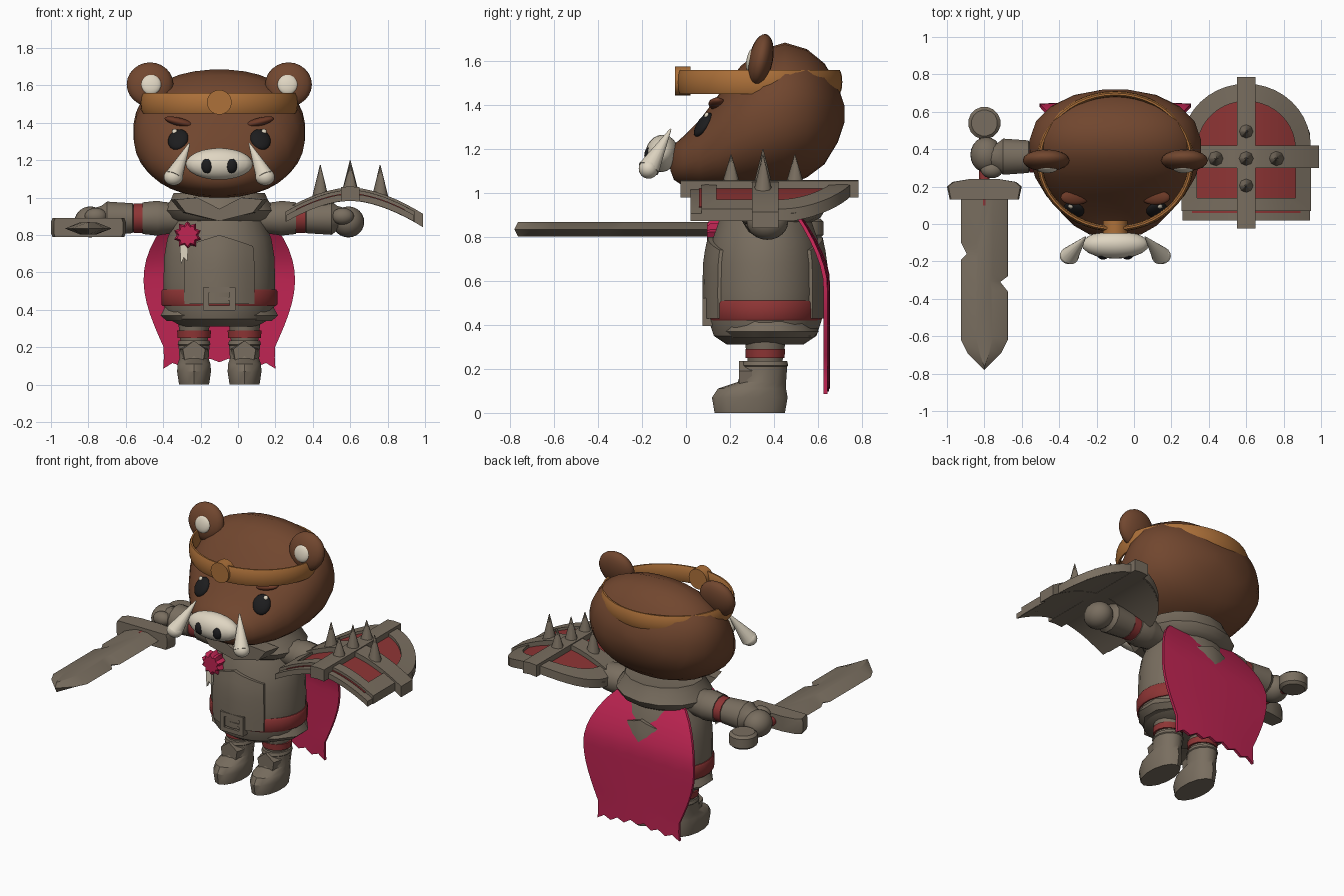
import bpy, bmesh
from math import sin, cos, pi, radians, sqrt
from mathutils import Vector, Matrix
from mathutils.bvhtree import BVHTree

if "Cube" in bpy.data.objects:
    bpy.data.objects.remove(bpy.data.objects["Cube"])

CX, CY = -0.1, 0.36   # body axis


def material(name, *rgb):
    m = bpy.data.materials.new(name)
    m.use_nodes = True
    m.diffuse_color = (*rgb, 1)
    m.node_tree.nodes["Principled BSDF"].inputs["Base Color"].default_value = (*rgb, 1)
    return m


FUR = material("brown fur", .165, .062, .028)
BROW = material("brow brown", .15, .042, .02)
STEEL = material("taupe steel", .19, .155, .115)
LEATHER = material("maroon leather", .27, .035, .035)
CLOTH = material("crimson cloth", .52, .018, .085)
GOLD = material("bronze band", .42, .165, .042)
CREAM = material("cream ivory", .74, .67, .54)
BLACK = material("black", .012, .012, .013)


def finish(name, bm, mat, angle=35):
    bmesh.ops.remove_doubles(bm, verts=bm.verts, dist=1e-5)
    bmesh.ops.recalc_face_normals(bm, faces=bm.faces)
    me = bpy.data.meshes.new(name)
    bm.to_mesh(me)
    bm.free()
    me.materials.append(mat)
    me.polygons.foreach_set("use_smooth", [True] * len(me.polygons))
    me.set_sharp_from_angle(angle=radians(angle))
    ob = bpy.data.objects.new(name, me)
    bpy.context.collection.objects.link(ob)
    return ob


def skin(name, rings, mat, angle=35):
    """Bridge a list of point rings and cap both ends."""
    bm = bmesh.new()
    vs = [[bm.verts.new(p) for p in r] for r in rings]
    n = len(vs[0])
    for a, b in zip(vs, vs[1:]):
        for i in range(n):
            bm.faces.new((a[i], a[(i + 1) % n], b[(i + 1) % n], b[i]))
    bm.faces.new(vs[0])
    bm.faces.new(vs[-1])
    return finish(name, bm, mat, angle)


def place(axis, t, a, b):
    return Vector({"x": (t, a, b), "y": (a, t, b), "z": (a, b, t)}[axis])


def loft(name, axis, stations, mat, sides=24, power=1.0, angle=35):
    """Stations are (position, centre a, centre b, radius a, radius b)."""
    def sp(v):
        return abs(v) ** power * (1 if v > 0 else -1)
    turn = [2 * pi * (i + .5) / sides for i in range(sides)]
    return skin(name, [[place(axis, t, ca + ra * sp(cos(k)), cb + rb * sp(sin(k))) for k in turn]
                       for t, ca, cb, ra, rb in stations], mat, angle)


def prism(name, axis, pts, centre, levels, mat):
    """Outline repeated at (position, scale a, scale b) levels."""
    ca, cb = centre
    return skin(name, [[place(axis, t, ca + a * sa, cb + b * sb) for a, b in pts]
                       for t, sa, sb in levels], mat)


def sheet(name, fn, nu, nv, mat, offset=None):
    """Grid of fn(u, v), optionally thickened along offset."""
    bm = bmesh.new()
    g = [[bm.verts.new(fn(i / nu, j / nv)) for j in range(nv + 1)] for i in range(nu + 1)]
    for i in range(nu):
        for j in range(nv):
            bm.faces.new((g[i][j], g[i + 1][j], g[i + 1][j + 1], g[i][j + 1]))
    bmesh.ops.remove_doubles(bm, verts=bm.verts, dist=1e-5)
    if offset:
        ex = bmesh.ops.extrude_face_region(bm, geom=bm.faces[:], use_keep_orig=True)["geom"]
        bmesh.ops.translate(bm, verts=[v for v in ex if isinstance(v, bmesh.types.BMVert)], vec=offset)
    return finish(name, bm, mat)


def ball(name, loc, radii, mat, rot=Matrix()):
    bm = bmesh.new()
    bmesh.ops.create_uvsphere(bm, u_segments=20, v_segments=12, radius=1)
    bmesh.ops.transform(bm, verts=bm.verts,
                        matrix=Matrix.Translation(loc) @ rot.to_4x4() @ Matrix.Diagonal((*radii, 1)))
    return finish(name, bm, mat, 60)


def rod(name, a, b, r1, r2, mat, sides=16):
    a, b = Vector(a), Vector(b)
    bm = bmesh.new()
    bmesh.ops.create_cone(bm, cap_ends=True, segments=sides, radius1=r1, radius2=r2, depth=(b - a).length)
    q = (b - a).to_track_quat("Z", "Y").to_matrix().to_4x4()
    bmesh.ops.transform(bm, verts=bm.verts, matrix=Matrix.Translation((a + b) / 2) @ q)
    return finish(name, bm, mat, 50)


def box(name, lo, hi, mat):
    return prism(name, "z", [(lo[0], lo[1]), (hi[0], lo[1]), (hi[0], hi[1]), (lo[0], hi[1])],
                 (0, 0), [(lo[2], 1, 1), (hi[2], 1, 1)], mat)


# Head: (y, half width, bottom, top)
shape = [(-.07, .06, 1.1, 1.18), (-.055, .14, 1.06, 1.22), (-.01, .22, 1.03, 1.26), (.06, .29, 1.01, 1.33),
         (.15, .37, 1.0, 1.45), (.25, .43, 1.0, 1.58), (.35, .458, 1.01, 1.655), (.45, .46, 1.03, 1.685),
         (.55, .425, 1.07, 1.655), (.63, .345, 1.13, 1.59), (.69, .22, 1.23, 1.49), (.72, .06, 1.32, 1.4)]
head = loft("head", "y", [(y, CX, (lo + hi) / 2, w, (hi - lo) / 2) for y, w, lo, hi in shape],
            FUR, 36, .9, 180)
tree = BVHTree.FromPolygons([v.co for v in head.data.vertices], [p.vertices for p in head.data.polygons])


def on_face(x, z):
    hit, normal = tree.ray_cast(Vector((x, -2, z)), Vector((0, 1, 0)))[:2]
    return hit, normal.to_track_quat("Z", "Y").to_matrix()


for s, side in ((1, "left"), (-1, "right")):
    # Ears and face
    tilt = Matrix.Rotation(-.2, 3, "X")
    ball(side + "_ear", (CX + s * .37, .34, 1.605), (.125, .055, .12), FUR, tilt)
    ball(side + "_inner_ear", (CX + s * .365, .295, 1.605), (.055, .02, .055), CREAM, tilt)
    p, rot = on_face(CX + s * .22, 1.31)
    ball(side + "_eye", p, (.056, .064, .025), BLACK, rot)
    p, rot = on_face(CX + s * .235, 1.345)
    ball(side + "_eye_glint", p + rot.col[2] * .018, (.014, .014, .008), CREAM, rot)
    p, rot = on_face(CX + s * .215, 1.405)
    ball(side + "_brow", p, (.08, .04, .022), BROW, Matrix.Rotation(-s * .25, 3, "Y"))
    # Tusks and nostrils
    base = (CX + s * .245, -.17, 1.11)
    rod(side + "_tusk", base, (CX + s * .16, -.07, 1.29), .05, .004, CREAM)
    ball(side + "_tusk_root", base, (.052, .045, .045), CREAM)
    ball(side + "_nostril", (CX + s * .065, -.165, 1.17), (.032, .025, .04), BLACK)
    # Arms
    for part, mat, prof in (("sleeve", STEEL, [(.2, .085), (.31, .1), (.33, .105), (.41, .095)]),
                            ("arm_band", LEATHER, [(.4, .088), (.46, .088)]),
                            ("gauntlet", STEEL, [(.45, .07), (.465, .09), (.6, .1), (.63, .075), (.7, .05)])):
        loft(f"{side}_{part}", "x", [(CX + s * d, CY, .89, r, r * .92) for d, r in prof], mat, 12)
    ball(side + "_fist", (CX + s * .69, .37, .87), (.085, .095, .083), STEEL)
    ball(side + "_thumb", (CX + s * .66, .29, .9), (.06, .045, .045), STEEL)
    # Legs and boots
    lx = CX + s * .135
    loft(side + "_thigh", "z", [(.2, lx, CY, .07, .075), (.36, lx, CY, .09, .1)], STEEL, 16)
    loft(side + "_garter", "z", [(.25, lx, CY, .09, .09), (.29, lx, CY, .092, .092)], LEATHER, 16)
    loft(side + "_boot", "z", [(0, lx, .29, .082, .16), (.07, lx, .29, .093, .172), (.11, lx, .3, .09, .155),
                               (.14, lx, .345, .08, .11), (.21, lx, CY, .085, .1), (.215, lx, CY, .09, .105),
                               (.235, lx, CY, .085, .1)], STEEL, 14)
    prism(side + "_shin_guard", "y", [(-.06, .12), (.06, .12), (.075, .19), (0, .235), (-.075, .19)],
          (lx, 0), [(.24, .8, 1), (.3, 1, 1)], STEEL)

ball("snout", (CX, -.11, 1.18), (.18, .075, .085), CREAM, Matrix.Rotation(-.2, 3, "X"))

# Headband: ring with a rounded upright section
sheet("headband", lambda u, v: Vector((CX + (.405 + .016 * cos(2 * pi * v)) * cos(2 * pi * u),
                                       .335 + (.36 + .016 * cos(2 * pi * v)) * sin(2 * pi * u),
                                       1.505 + .057 * sin(2 * pi * v))), 48, 10, GOLD)
rod("headband_disc", (CX, -.05, 1.51), (CX, .02, 1.51), .066, .066, GOLD, 24)

# Torso
profile = [(.31, .2), (.35, .27), (.42, .297), (.55, .3), (.68, .297), (.78, .28), (.88, .24), (.97, .2)]
loft("torso", "z", [(z, CX, CY, r, r * .87) for z, r in profile], STEEL, 28)
loft("belt", "z", [(z, CX, CY, r, r * .84) for z, r in ((.42, .305), (.43, .312), (.5, .312), (.51, .305))],
     LEATHER, 28)
loft("skirt_hem", "z", [(z, CX, .37, r, r * .74) for z, r in ((.34, .29), (.37, .325), (.415, .3))], STEEL, 12)
loft("collar", "z", [(z, CX, .37, r, r * .87) for z, r in
                     ((.86, .22), (.89, .28), (.93, .305), (.99, .265), (1.025, .25), (1.02, .2))], STEEL, 14)
prism("collar_front", "y", [(-.26, .99), (-.13, 1), (0, .94), (.13, 1), (.26, .99), (.2, .92), (0, .875), (-.2, .92)],
      (CX, 0), [(.1, .9, 1), (.2, 1, 1)], STEEL)


def radius(z):
    for (z0, r0), (z1, r1) in zip(profile, profile[1:]):
        if z <= z1:
            return r0 + (r1 - r0) * (z - z0) / (z1 - z0)


def plate_on(front):
    def fn(u, v):
        k = 2 * u - 1
        z = .43 + v * (.37 - .06 * abs(k))
        r = radius(z) + .012 + .016 * (1 - abs(k))
        return Vector((CX + r * sin(k * .65), CY + front * r * .87 * cos(k * .65), z))
    return fn


for name, front in (("chest_plate", -1), ("back_plate", 1)):
    sheet(name, plate_on(front), 8, 6, STEEL, Vector((0, -front * .03, 0)))

# Buckle
for i, (x, z, w, h) in enumerate(((-.07, .46, .016, .06), (.07, .46, .016, .06),
                                  (0, .41, .085, .014), (0, .508, .085, .014), (.02, .46, .035, .01))):
    box(f"buckle_bar_{i + 1}", (CX + x - w, .075, z - h), (CX + x + w, .12, z + h), STEEL)

# Rosette and ribbon
star = [((.075 if i % 2 else .057) * cos(pi * i / 10), (.075 if i % 2 else .057) * sin(pi * i / 10)) for i in range(20)]
prism("rosette", "y", star, (-.27, .8), [(.095, .8, .8), (.11, 1, 1), (.16, 1, 1)], CLOTH)
prism("rosette_ribbon", "y", [(-.025, .08), (.025, .08), (.02, -.07), (0, -.05), (-.015, -.09)],
      (-.29, .73), [(.105, 1, 1), (.125, 1, 1)], CREAM)


# Cape with a ragged hem
def cape(u, v):
    k = 2 * u - 1
    rag = .025 * (round(u * 12) % 2) - .035 * abs(k)
    z = .9 - v * (.78 - rag)
    w = .25 + .135 * sin(pi * min(1, v * 1.15) ** .85) + .05 * v
    y = .655 - .13 * max(0, 1 - v * 2.6) ** 1.6
    return Vector((CX + k * w, y - .012 * k * k, z))


sheet("cape", cape, 12, 14, CLOTH, Vector((0, -.018, 0)))

# Sword
SX = -.8
rod("sword_grip", (SX, .1, .84), (SX, .5, .84), .03, .03, LEATHER, 10)
loft("sword_pommel", "z", [(z, SX, .54, r, r) for z, r in ((.795, .07), (.81, .087), (.87, .087), (.885, .07))],
     STEEL, 16)
guard = [(-.2, .2), (-.185, .13), (.185, .13), (.2, .2), (.17, .225), (.08, .24), (-.08, .24), (-.17, .225)]
prism("sword_guard", "z", guard, (SX, 0), [(.79, .96, 1), (.81, 1, 1), (.87, 1, 1), (.89, .96, 1)], STEEL)
blade = [(-.125, .16), (-.125, -.1), (-.095, -.16), (-.125, -.19), (-.125, -.62), (-.09, -.69), (0, -.78),
         (.09, -.69), (.125, -.62), (.125, -.36), (.085, -.31), (.125, -.28), (.125, .16)]
prism("sword_blade", "z", blade, (SX, 0), [(.803, .35, .98), (.835, 1, 1), (.868, .35, .98)], STEEL)

# Shield: arched outline, rolled across x
HX, HY = .6, .36


def rolled(x, y, lift=0):
    return Vector((x, y, 1.02 + lift - .13 * (abs(x - HX) / .37) ** 1.7))


def arch(x):
    return .42 + .33 * sqrt(max(0, 1 - ((x - HX) / .35) ** 2))


def rim(u, v):
    k = 2 * pi * u
    c, s = cos(k), sin(k)
    m = max(abs(c), abs(s))
    x, y = (.345 * c, .33 * s + .06) if s > 0 else (.345 * c / m, .35 * s / m + .06)
    f = .76 + .24 * v
    return rolled(HX + x * f, HY + y * f, .022)


down = Vector((0, 0, -.055))
sheet("shield_board", lambda u, v: rolled(.26 + .68 * u, .02 + v * (arch(.26 + .68 * u) - .03)),
      20, 6, STEEL, Vector((0, 0, -.035)))
sheet("shield_panel", lambda u, v: rolled(.31 + .58 * u, .06 + v * (arch(.31 + .58 * u) - .1), .004),
      20, 6, LEATHER, Vector((0, 0, -.008)))
sheet("shield_rim", rim, 40, 1, STEEL, down)
sheet("shield_long_band", lambda u, v: rolled(HX - .05 + .1 * u, -.025 + .81 * v, .04), 2, 4, STEEL, down * 1.4)
sheet("shield_cross_band", lambda u, v: rolled(.245 + .745 * u, .3 + .12 * v, .035), 16, 1, STEEL, down * 1.3)
for i, (dx, dy) in enumerate(((0, 0), (-.16, 0), (.16, 0), (0, .145), (0, -.145))):
    p = rolled(HX + dx, HY - .01 + dy, .01)
    rod(f"shield_spike_{i + 1}", p, (p.x, p.y, 1.2 if i == 0 else 1.175), .045, .002, STEEL, 8)
